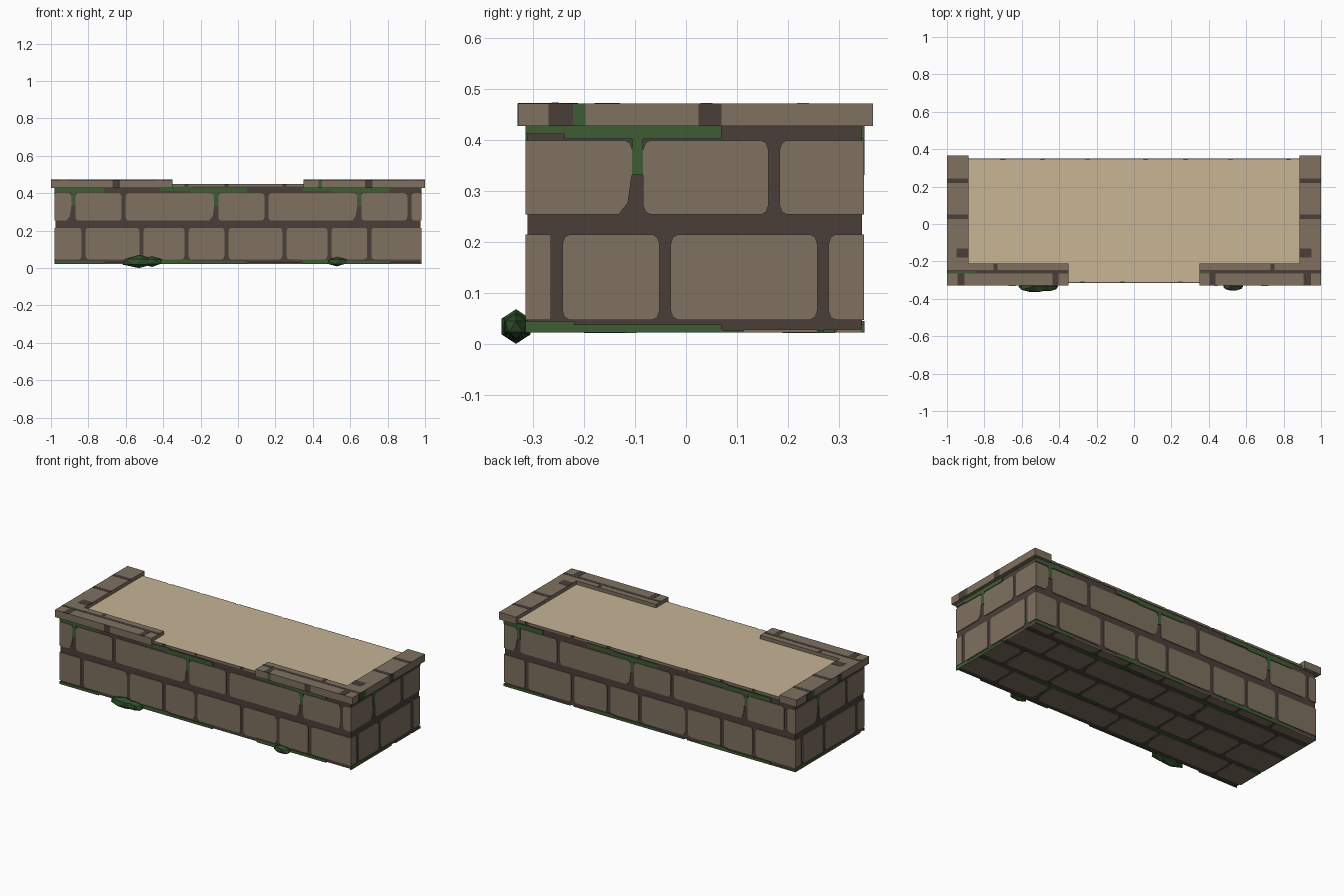
import bpy
import bmesh
from mathutils import Vector, Matrix

if "Cube" in bpy.data.objects:
    bpy.data.objects.remove(bpy.data.objects["Cube"])


def material(name, rgb):
    """Flat material from an sRGB hex string."""
    lin = []
    for i in (0, 2, 4):
        c = int(rgb[i:i + 2], 16) / 255
        lin.append(c / 12.92 if c <= 0.04045 else ((c + 0.055) / 1.055) ** 2.4)
    m = bpy.data.materials.new(name)
    m.use_nodes = True
    m.diffuse_color = (*lin, 1)
    bsdf = m.node_tree.nodes["Principled BSDF"]
    bsdf.inputs["Base Color"].default_value = (*lin, 1)
    bsdf.inputs["Roughness"].default_value = 0.9
    return m


STONE = material("stone", "7E7160")
MORTAR = material("mortar", "4A3F39")
MOSS = material("moss", "3E5C33")
CLUMP = material("dark moss", "2F4F2B")
SAND = material("sand", "C7B595")


def finish(name, bm, *mats):
    bmesh.ops.recalc_face_normals(bm, faces=bm.faces)
    mesh = bpy.data.meshes.new(name)
    bm.to_mesh(mesh)
    bm.free()
    for m in mats:
        mesh.materials.append(m)
    obj = bpy.data.objects.new(name, mesh)
    bpy.context.collection.objects.link(obj)
    return obj


def add_box(bm, lo, hi):
    lo, hi = Vector(lo), Vector(hi)
    mat = Matrix.Translation((lo + hi) / 2) @ Matrix.Diagonal((*(hi - lo), 1))
    bmesh.ops.create_cube(bm, size=1, matrix=mat)


def boxes(name, mat, spans):
    bm = bmesh.new()
    for (x0, x1), (y0, y1), (z0, z1) in spans:
        add_box(bm, (x0, y0, z0), (x1, y1, z1))
    return finish(name, bm, mat)


# Mortar core with a sand bed on its top face
bm = bmesh.new()
add_box(bm, (-0.976, -0.311, 0.026), (0.976, 0.346, 0.45))
bm.faces.ensure_lookup_table()
for f in bm.faces:
    f.normal_update()
    f.material_index = 1 if f.normal.z > 0.5 else 0
finish("planter_core", bm, MORTAR, SAND)

# Repeating masonry pattern
PU, PV = 0.764, 0.39
LOWER = (0.154, 0.464, 0.705)
UPPER = (0.1, 0.368)
DRIP = 0.1
ROWS = ((LOWER, 0.025, 0.193), (UPPER, 0.232, 0.378))
GAP = 0.011
MOSS_RECTS = ((-0.044, 0.265, 0.381, 0.406),   # ledge growth
              (DRIP - 0.011, DRIP + 0.011, 0.31, 0.383),   # drip
              (0.56, 0.74, 0, 0.023))          # foot growth


def wall(name, corner, udir, vdir, ndir, u0, u1, v0, v1):
    """Lay bricks and moss plates on one face, clipped to its extent."""
    udir, vdir, ndir = Vector(udir), Vector(vdir), Vector(ndir)
    origin = Vector(corner) - udir * u0 - vdir * v0

    def plate(bm, pts, thick):
        rings = [[bm.verts.new(origin + udir * u + vdir * v + ndir * n) for u, v in pts]
                 for n in (-0.002, thick)]
        for ring in rings:
            bm.faces.new(ring)
        for i in range(len(pts)):
            j = (i + 1) % len(pts)
            bm.faces.new((rings[0][i], rings[0][j], rings[1][j], rings[1][i]))

    def clip(a, b, c, d):
        return max(a, u0), min(b, u1), max(c, v0), min(d, v1)

    stones, moss = bmesh.new(), bmesh.new()
    for kv in range(-1, 2):
        for gaps, lo, hi in ROWS:
            cuts = [g + PU * k for k in range(-1, 4) for g in gaps]
            for left, right in zip(cuts, cuts[1:]):
                full = (left + GAP, right - GAP, lo + PV * kv, hi + PV * kv)
                a, b, c, d = box = clip(*full)
                if b - a < 0.005 or d - c < 0.005:
                    continue
                cl, cr, cb, ct = [abs(p - q) < 1e-6 for p, q in zip(full, box)]
                drip = gaps is UPPER and abs((right - DRIP + 0.1) % PU - 0.1) < 0.01
                pts = []
                # Cut corners, except where the wall edge trims the brick
                for u, v, su, sv, ok in ((a, c, 1, 1, cl and cb), (b, c, -1, 1, cr and cb),
                                         (b, d, -1, -1, cr and ct), (a, d, 1, -1, cl and ct)):
                    if not ok or min(b - a, d - c) < 0.05:
                        pts.append((u, v))
                        continue
                    worn = drip and su < 0 < sv
                    w, h = (0.026, 0.08) if worn else (0.014, 0.018)
                    corner_pts = [(u, v + sv * h), (u + su * w * 0.3, v + sv * h * 0.3),
                                  (u + su * w, v)]
                    if su * sv < 0:
                        corner_pts.reverse()
                    pts += corner_pts
                plate(stones, pts, 0.004)
        for k in range(-1, 4):
            for ra, rb, rc, rd in MOSS_RECTS:
                a, b, c, d = clip(ra + PU * k, rb + PU * k, rc + PV * kv, rd + PV * kv)
                if b - a > 0.004 and d - c > 0.004:
                    plate(moss, [(a, c), (b, c), (b, d), (a, d)], 0.0045)
    finish(name + "_bricks", stones, STONE)
    finish(name + "_moss", moss, MOSS)


X, Y, Z = Vector((1, 0, 0)), Vector((0, 1, 0)), Vector((0, 0, 1))
LONG, SHORT, HIGH = (0, 1.96), (0.644, 1.309), (0, 0.428)
wall("front", (-0.98, -0.311, 0.022), X, Z, -Y, *LONG, *HIGH)
wall("back", (0.98, 0.346, 0.022), -X, Z, Y, *LONG, *HIGH)
wall("left", (0.976, -0.315, 0.022), Y, Z, X, *SHORT, *HIGH)
wall("right", (-0.976, 0.35, 0.022), -Y, Z, -X, *SHORT, *HIGH)
wall("underside", (-0.98, -0.315, 0.026), X, Y, -Z, 0.18, 2.14, -0.195, 0.47)

# Coping stones: one along each end, one at each front corner
CAP = (0.428, 0.472)
TOP = (0.469, 0.473)
FRONT = (-0.331, -0.327)


def span(side, a, b):
    return tuple(sorted((side * a, side * b)))


for side, label in ((1, "left"), (-1, "right")):
    boxes(label + "_end_coping", STONE, [(span(side, 0.885, 1), (-0.212, 0.367), CAP)])
    boxes(label + "_front_coping", STONE, [(span(side, 0.35, 1), (-0.33, -0.212), CAP)])
    outer = span(side, 0.997, 1.001)
    # Mortar joints on the end coping, then the joint along the front coping
    joints = [(span(side, 0.884, 1), (y - 0.012, y + 0.012), TOP) for y in (0.23, 0.04)]
    joints.append((span(side, 0.884, 0.95), (-0.18, -0.13), TOP))
    joints.append((span(side, 0.35, 1), (-0.265, -0.247), TOP))
    for y0, y1 in ((-0.27, -0.222), (0.025, 0.07)):
        joints.append((outer, span(side, y0, y1), CAP))
    # Short cross joints and stains on the front edge
    for x, w in ((0.925, 0.02), (0.42, 0.016)):
        joints.append((span(side, x - w, x + w), (-0.33, -0.265), TOP))
    joints.append((span(side, 0.73, 0.75), (-0.247, -0.212), TOP))
    fx = 0.7 if side > 0 else -0.65
    joints.append(((fx - 0.02, fx + 0.02), FRONT, CAP))
    boxes(label + "_coping_joints", MORTAR, joints)
    boxes(label + "_coping_moss", MOSS, [(outer, span(side, -0.222, -0.197), CAP)])
boxes("front_coping_moss", MOSS, [((0.43, 0.45), FRONT, CAP),
                                  ((0.35, 0.41), (-0.264, -0.25), (0.47, 0.474)),
                                  ((-0.99, -0.85), (-0.264, -0.25), (0.47, 0.474))])

# Faceted moss clumps at the foot of the front wall
for name, lumps in (("large_moss_clump", ((-0.53, 0.1, 0.034), (-0.46, 0.06, 0.028))),
                    ("small_moss_clump", ((0.53, 0.06, 0.025),))):
    bm = bmesh.new()
    for x, rx, r in lumps:
        mat = Matrix.Translation((x, -0.334, 0.034)) @ Matrix.Diagonal((rx, r, r, 1))
        bmesh.ops.create_icosphere(bm, subdivisions=1, radius=1, matrix=mat)
    finish(name, bm, CLUMP)
